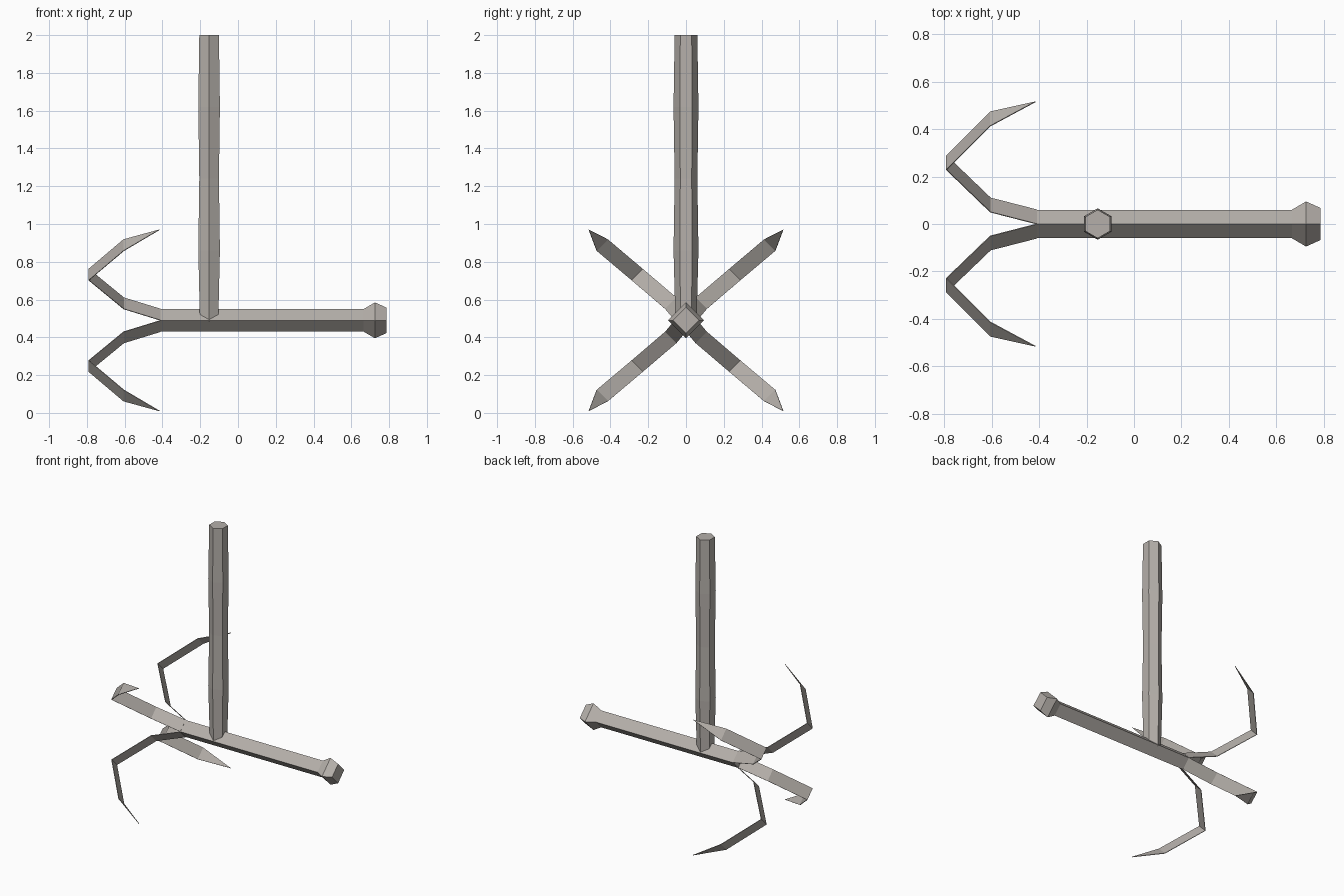
import bpy
import bmesh
from math import cos, sin, pi

cube = bpy.data.objects.get("Cube")
if cube:
    bpy.data.objects.remove(cube, do_unlink=True)

metal = bpy.data.materials.new("warm_grey")
metal.use_nodes = True
colour = (0.46, 0.43, 0.40, 1)
metal.diffuse_color = colour
metal.node_tree.nodes["Principled BSDF"].inputs["Base Color"].default_value = colour

AXIS_Z = 0.49


def finish(bm, name, location, closed=True):
    if closed:
        bmesh.ops.recalc_face_normals(bm, faces=bm.faces)
    mesh = bpy.data.meshes.new(name)
    bm.to_mesh(mesh)
    bm.free()
    mesh.materials.append(metal)
    obj = bpy.data.objects.new(name, mesh)
    obj.location = location
    bpy.context.collection.objects.link(obj)
    return obj


def lathe(name, profile, sides, place, location):
    """Join polygon rings; profile holds (distance along axis, radius)."""
    bm = bmesh.new()
    rings = []
    for along, radius in profile:
        angles = [2 * pi * i / sides for i in range(sides)]
        rings.append([bm.verts.new(place(along, radius * cos(a), radius * sin(a)))
                      for a in angles])
    for r0, r1 in zip(rings, rings[1:]):
        for i in range(sides):
            j = (i + 1) % sides
            bm.faces.new((r0[i], r0[j], r1[j], r1[i]))
    bm.faces.new(rings[0])
    bm.faces.new(rings[-1])
    return finish(bm, name, location)


# Square shaft standing on its edge, with a flared knob at the end
lathe("shaft", [(-0.41, 0.06), (0.665, 0.06), (0.725, 0.095), (0.785, 0.068)],
      4, lambda d, u, v: (d, u, v), (0, 0, AXIS_Z))

# Hexagonal rope with slight bulges
lathe("rope", [(0.485, 0.056), (0.86, 0.066), (1.24, 0.06), (1.62, 0.066), (2.0, 0.06)],
      6, lambda d, u, v: (v, u, d), (-0.153, 0, 0))

# Four flat prongs: (x, inner y, inner z), each bent out of one shaft face
PATH = [(-0.41, 0, 0), (-0.605, 0.05, 0.06), (-0.79, 0.228, 0.212), (-0.605, 0.413, 0.368)]
TIP = (-0.415, 0.515, 0.48)
WIDTH = 0.06


def prong(name, sy, sz):
    bm = bmesh.new()
    pairs = [(bm.verts.new((x, sy * (y + WIDTH), sz * z)),
              bm.verts.new((x, sy * y, sz * (z + WIDTH)))) for x, y, z in PATH]
    tip = bm.verts.new((TIP[0], sy * TIP[1], sz * TIP[2]))
    loops = [(a0, a1, b1, b0) for (a0, a1), (b0, b1) in zip(pairs, pairs[1:])]
    loops.append((*pairs[-1], tip))
    for loop in loops:
        bm.faces.new(loop if sy * sz < 0 else loop[::-1])
    obj = finish(bm, name, (0, 0, AXIS_Z), closed=False)
    # A sliver of thickness so both sides are real surfaces
    solid = obj.modifiers.new("thickness", "SOLIDIFY")
    solid.thickness = 0.004
    solid.offset = 0


for side, sy in (("front", -1), ("back", 1)):
    for level, sz in (("lower", -1), ("upper", 1)):
        prong(f"{side}_{level}_prong", sy, sz)
